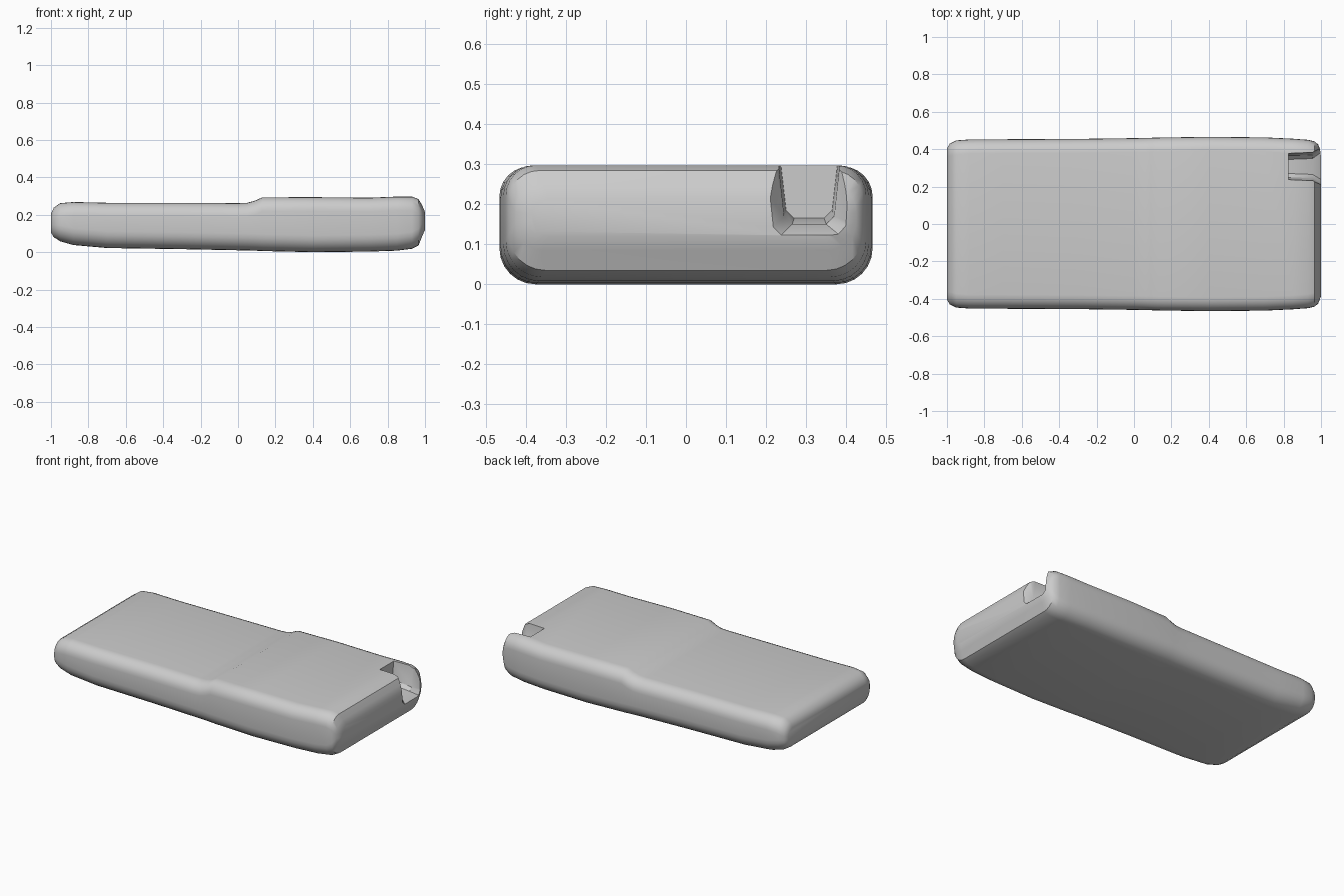
import bpy, bmesh, math

cube = bpy.data.objects.get("Cube")
if cube:
    bpy.data.objects.remove(cube, do_unlink=True)

# One plain grey for the whole shell
grey = bpy.data.materials.new("light_grey")
grey.use_nodes = True
grey.diffuse_color = (0.6, 0.6, 0.6, 1)
grey.node_tree.nodes["Principled BSDF"].inputs["Base Color"].default_value = (0.6, 0.6, 0.6, 1)


def make_object(name, bm):
    bmesh.ops.recalc_face_normals(bm, faces=bm.faces)
    mesh = bpy.data.meshes.new(name)
    bm.to_mesh(mesh)
    bm.free()
    mesh.materials.append(grey)
    ob = bpy.data.objects.new(name, mesh)
    bpy.context.collection.objects.link(ob)
    return ob


def rounded_section(bm, x, w, z0, z1, steps=6):
    """Ring of vertices: a rounded rectangle across the body at x."""
    rt = min(0.075, (z1 - z0) * 0.42)
    rb = min(0.090, (z1 - z0) * 0.42)
    corners = [(w - rt, z1 - rt, rt), (rt - w, z1 - rt, rt),
               (rb - w, z0 + rb, rb), (w - rb, z0 + rb, rb)]
    ring = []
    for i, (y, z, r) in enumerate(corners):
        for k in range(steps + 1):
            a = math.pi / 2 * (i + k / steps)
            ring.append(bm.verts.new((x, y + r * math.cos(a), z + r * math.sin(a))))
    return ring


def loft(bm, rings):
    for a, b in zip(rings, rings[1:]):
        n = len(a)
        for i in range(n):
            bm.faces.new((a[i], a[(i + 1) % n], b[(i + 1) % n], b[i]))
    bm.faces.new(rings[0])
    bm.faces.new(rings[-1])


# Body: x, half width, bottom, top; with a step up in the top near the middle
stations = [
    (-1.00, 0.405, 0.105, 0.205), (-0.985, 0.43, 0.08, 0.238),
    (-0.95, 0.447, 0.058, 0.262), (-0.88, 0.452, 0.038, 0.268),
    (-0.70, 0.453, 0.022, 0.264), (-0.30, 0.455, 0.016, 0.264),
    (0.00, 0.459, 0.010, 0.262), (0.05, 0.460, 0.009, 0.264),
    (0.09, 0.461, 0.008, 0.275), (0.13, 0.462, 0.006, 0.293),
    (0.40, 0.466, 0.000, 0.294), (0.70, 0.463, 0.003, 0.291),
    (0.85, 0.456, 0.008, 0.297), (0.93, 0.450, 0.018, 0.297),
    (0.965, 0.442, 0.035, 0.284), (0.985, 0.425, 0.085, 0.250),
    (1.00, 0.385, 0.120, 0.215),
]
bm = bmesh.new()
loft(bm, [rounded_section(bm, *s) for s in stations])
body = make_object("body", bm)

# Strap notch, open to the top and the end, flaring outwards
bm = bmesh.new()
notch_rings = []
for x, y0, y1, z0 in [(0.825, 0.25, 0.365, 0.165), (0.955, 0.245, 0.37, 0.150),
                      (1.03, 0.20, 0.425, 0.105)]:
    notch_rings.append([bm.verts.new(p) for p in (
        (x, y0 + 0.02, z0), (x, y1 - 0.02, z0), (x, y1, z0 + 0.02),
        (x, y1 + 0.02, 0.36), (x, y0 - 0.02, 0.36), (x, y0, z0 + 0.02))])
loft(bm, notch_rings)
cutter = make_object("notch_cutter", bm)
cutter.hide_render = True

cut = body.modifiers.new("notch", 'BOOLEAN')
cut.operation = 'DIFFERENCE'
cut.solver = 'EXACT'
cut.object = cutter

bpy.ops.object.select_all(action='DESELECT')
body.select_set(True)
bpy.context.view_layer.objects.active = body
bpy.ops.object.modifier_apply(modifier=cut.name)
bpy.data.objects.remove(cutter, do_unlink=True)
bpy.ops.object.shade_smooth_by_angle(angle=math.radians(35))
